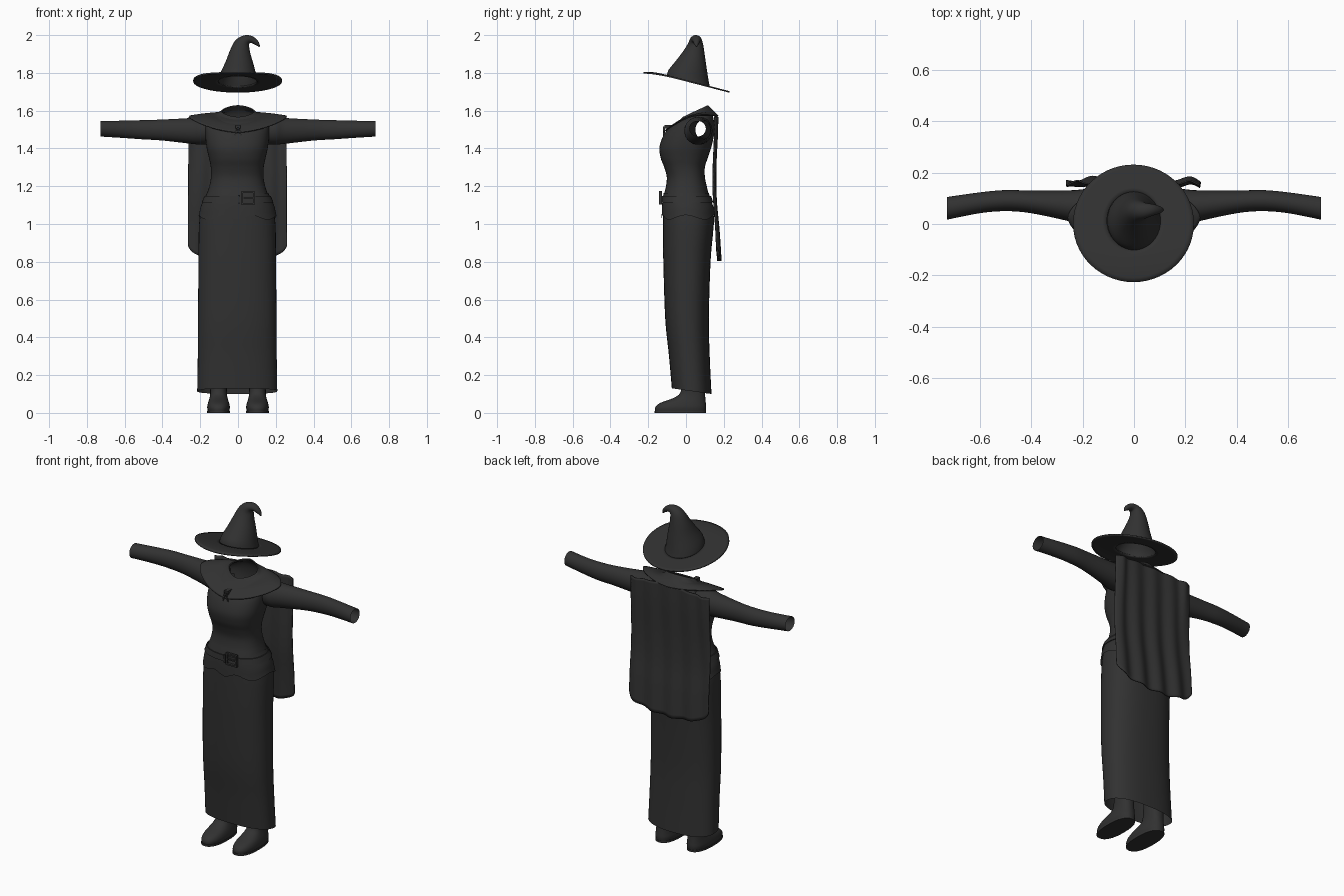
import bpy, bmesh, math
from mathutils import Vector

if "Cube" in bpy.data.objects:
    bpy.data.objects.remove(bpy.data.objects["Cube"])

cloth = bpy.data.materials.new("charcoal_cloth")
cloth.diffuse_color = (0.031, 0.031, 0.031, 1)
cloth.use_nodes = True
cloth.node_tree.nodes["Principled BSDF"].inputs["Base Color"].default_value = cloth.diffuse_color


def finish(name, bm, thick=0.0, angle=40):
    bmesh.ops.recalc_face_normals(bm, faces=bm.faces)
    me = bpy.data.meshes.new(name)
    bm.to_mesh(me)
    bm.free()
    me.materials.append(cloth)
    ob = bpy.data.objects.new(name, me)
    bpy.context.collection.objects.link(ob)
    if thick:
        mod = ob.modifiers.new("thickness", 'SOLIDIFY')
        mod.thickness = thick
        mod.offset = 0
    bpy.ops.object.select_all(action='DESELECT')
    ob.select_set(True)
    bpy.context.view_layer.objects.active = ob
    bpy.ops.object.shade_smooth_by_angle(angle=math.radians(angle))
    return ob


def smooth(rows, n=4):
    """Catmull-Rom interpolation between rows of ring parameters."""
    out = []
    for i in range(len(rows) - 1):
        a, b, c, d = rows[max(i - 1, 0)], rows[i], rows[i + 1], rows[min(i + 2, len(rows) - 1)]
        for k in range(n):
            t = k / n
            out.append(tuple(0.5 * (2 * q + (r - p) * t + (2 * p - 5 * q + 4 * r - s) * t * t
                                    + (3 * q - p - 3 * r + s) * t ** 3)
                             for p, q, r, s in zip(a, b, c, d)))
    return out + [rows[-1]]


def loft(rings, closed=True, cap_start=False, cap_end=False):
    bm = bmesh.new()
    vs = [[bm.verts.new(p) for p in r] for r in rings]
    n = len(vs[0])
    for a, b in zip(vs, vs[1:]):
        for i in range(n if closed else n - 1):
            j = (i + 1) % n
            bm.faces.new((a[i], a[j], b[j], b[i]))
    if cap_start:
        bm.faces.new(vs[0])
    if cap_end:
        bm.faces.new(vs[-1])
    return bm


def oval(zf, zb, rx, yf, yb, lift=0.0, cx=0.0, p=2.4, n=48, grow=0.0):
    """Level or sloped ring given its front/back heights and extents."""
    pts = []
    for i in range(n):
        t = 2 * math.pi * i / n
        c, s = math.cos(t), math.sin(t)
        c2 = math.copysign(abs(c) ** (2 / p), c)
        s2 = math.copysign(abs(s) ** (2 / p), s)
        pts.append((cx + (rx + grow) * c2, (yf + yb) / 2 + ((yb - yf) / 2 + grow) * s2,
                    zf + (zb - zf) * (s2 + 1) / 2 + lift * c * c))
    return pts


# Dress: skirt, waist, bust and shoulders as one shell
dress_rows = [
    (.13, .10, .212, -.075, .135), (.30, .29, .209, -.09, .126), (.5, .5, .208, -.11, .121),
    (.8, .8, .205, -.12, .13), (.95, .95, .204, -.122, .143), (1.03, 1.03, .199, -.122, .148),
    (1.1, 1.1, .185, -.122, .138), (1.15, 1.15, .165, -.118, .122), (1.2, 1.2, .148, -.106, .11),
    (1.25, 1.25, .139, -.102, .1), (1.3, 1.3, .14, -.115, .1), (1.35, 1.35, .15, -.134, .115),
    (1.41, 1.41, .163, -.14, .135), (1.48, 1.485, .17, -.113, .15), (1.53, 1.545, .17, -.065, .148),
    (1.55, 1.59, .13, -.035, .135), (1.56, 1.62, .084, -.01, .11)]
dense = smooth(dress_rows, 6)
bm = loft([oval(*r, cx=-.004) for r in dense])
# Openings where the sleeves join
holes = [f for f in bm.faces if abs(f.calc_center_median().x) > .1 and
         ((f.calc_center_median().y - .065) / .06) ** 2
         + ((f.calc_center_median().z - 1.5) / .06) ** 2 < 1]
bmesh.ops.delete(bm, geom=holes, context='FACES')
finish("dress", bm)


def body_row(z):
    return min(dense, key=lambda r: abs(r[0] - z))


# Bodice hem: flared overlay with a scalloped lower edge
rings = []
for k in range(9):
    z = 1.165 - .13 * k / 8
    ring = oval(*body_row(z), cx=-.002, grow=.003 + .004 * k / 8, n=72)
    wave = k / 8
    rings.append([(x, y, z - wave * .012 * math.cos(6 * math.atan2(x, -y))) for x, y, _ in ring])
finish("bodice_hem", loft(rings))

# Belt strap
belt = [(1.115, .006), (1.115, .011), (1.148, .011), (1.148, .006)]
rings = [[(x, y, z) for x, y, _ in oval(*body_row(z), cx=-.002, grow=g)] for z, g in belt]
finish("belt", loft(rings), angle=30)


def box(name, loc, size, roll=0.0):
    bm = bmesh.new()
    bmesh.ops.create_cube(bm, size=1)
    bmesh.ops.scale(bm, vec=size, verts=bm.verts)
    ob = finish(name, bm)
    ob.location = loc
    ob.rotation_euler = (0, roll, 0)
    return ob


# Buckle: square frame with prong
for sx in (-1, 1):
    box("buckle_side", (.053 + sx * .032, -.135, 1.138), (.009, .014, .07))
    box("buckle_bar", (.053, -.135, 1.138 + sx * .031), (.07, .014, .009))
box("buckle_prong", (.056, -.137, 1.138), (.055, .01, .007))
box("belt_loop", (.005, -.132, 1.132), (.012, .01, .045))

# Sleeves: hollow tubes, mirrored
sleeve_rows = smooth([
    (.14, -.005, .14, 1.42, 1.568), (.2, -.008, .135, 1.42, 1.566), (.25, .01, .131, 1.425, 1.561),
    (.4, .042, .13, 1.442, 1.553), (.5, .05, .132, 1.448, 1.55), (.6, .042, .123, 1.455, 1.547),
    (.727, .017, .105, 1.463, 1.546)])
for side, label in ((-1, "left"), (1, "right")):
    rings = []
    for x, y0, y1, z0, z1 in sleeve_rows:
        rings.append([(side * x, (y0 + y1) / 2 + (y1 - y0) / 2 * math.cos(a),
                       (z0 + z1) / 2 + (z1 - z0) / 2 * math.sin(a))
                      for a in [2 * math.pi * i / 28 for i in range(28)]])
    finish(label + "_sleeve", loft(rings))

# Shoulder mantle with raised collar
mantle = smooth([
    (1.565, 1.627, .086, -.014, .114, .0), (1.54, 1.605, .115, -.04, .135, .005),
    (1.518, 1.585, .185, -.08, .156, .026), (1.485, 1.57, .258, -.121, .17, .04)])
finish("cape_mantle", loft([oval(*r, p=1.65) for r in mantle]), thick=.006)

# Cape: hanging back panel with soft folds and rounded lower corners
spine = smooth([(0.0, .158), (.15, .158), (.4, .152), (.6, .154), (.8, .167), (1.0, .176)], 5)
rings = []
for v, y in spine:
    row = []
    for i in range(61):
        u = -1 + i / 30
        low = .805 + .045 * u * u + .035 * abs(u) ** 14
        top = 1.572 + .006 * math.cos(3 * u)
        fold = (.004 + .005 * v) * math.cos(13 * u + 1.5 * v)
        gather = .014 * math.exp(-((abs(u) - .83) / .1) ** 2) * (1 - v) ** 2
        row.append((u * (.258 + .004 * v) - .003, y + fold + gather - .012 * abs(u) ** 8,
                    top + (low - top) * v))
    rings.append(row)
finish("cape_back", loft(rings, closed=False), thick=.006)

# Clasp at the throat with two short ribbon tails
box("clasp", (0, -.088, 1.515), (.024, .05, .02))
for s in (-1, 1):
    box("clasp_ribbon", (s * .009, -.116, 1.49), (.007, .012, .05), roll=s * -.3)

# Shoes: rounded toe rising into the ankle, with a thin sole
shoe = smooth([
    (.01, .01, .057, -.163, .105), (.03, .03, .06, -.162, .107), (.052, .052, .056, -.138, .105),
    (.082, .082, .047, -.06, .102), (.115, .115, .044, -.027, .1), (.2, .2, .044, -.02, .098)])
for side, label in ((-1, "left"), (1, "right")):
    finish(label + "_shoe", loft([oval(*r, cx=side * .103, n=32) for r in shoe],
                                 cap_start=True, cap_end=True))
    sole = [oval(z, z, .06, -.166, .107, cx=side * .103, n=32) for z in (0, .011)]
    finish(label + "_sole", loft(sole, cap_start=True, cap_end=True))

# Hat brim: thin disc sloping down to the back
rings = []
for k in range(8):
    f = k / 7
    rx, ry, cy = .103 + .132 * f, .113 + .115 * f, .012 - .01 * f
    ring = []
    for i in range(56):
        a = 2 * math.pi * i / 56
        x, y = rx * math.cos(a), cy + ry * math.sin(a)
        ring.append((x - .002, y, 1.759 - .26 * y - .012 * max(0, -y / .2) ** 3 * f))
    rings.append(ring)
finish("hat_brim", loft(rings), thick=.008)

# Hat crown: cone whose tip curls over to the side (cx, cy, cz, rx, ry, slope, tilt)
crown = smooth([
    (0, .012, 1.757, .104, .114, -.26, 0), (0, .014, 1.79, .096, .105, -.26, 0),
    (.008, .028, 1.85, .075, .08, -.2, 5), (.012, .042, 1.91, .055, .056, -.1, 10),
    (.022, .05, 1.953, .041, .04, 0, 25), (.045, .052, 1.976, .026, .03, 0, 60),
    (.075, .055, 1.975, .018, .022, 0, 105), (.1, .055, 1.957, .012, .014, 0, 135),
    (.114, .055, 1.938, .003, .003, 0, 150)])
rings = []
for cx, cy, cz, rx, ry, sl, tilt in crown:
    t = math.radians(tilt)
    ring = []
    for i in range(40):
        a = 2 * math.pi * i / 40
        u, w = rx * math.cos(a), ry * math.sin(a)
        ring.append(Vector((cx + u * math.cos(t), cy + w, cz - u * math.sin(t) + sl * w)))
    rings.append(ring)
finish("hat_crown", loft(rings, cap_end=True))
